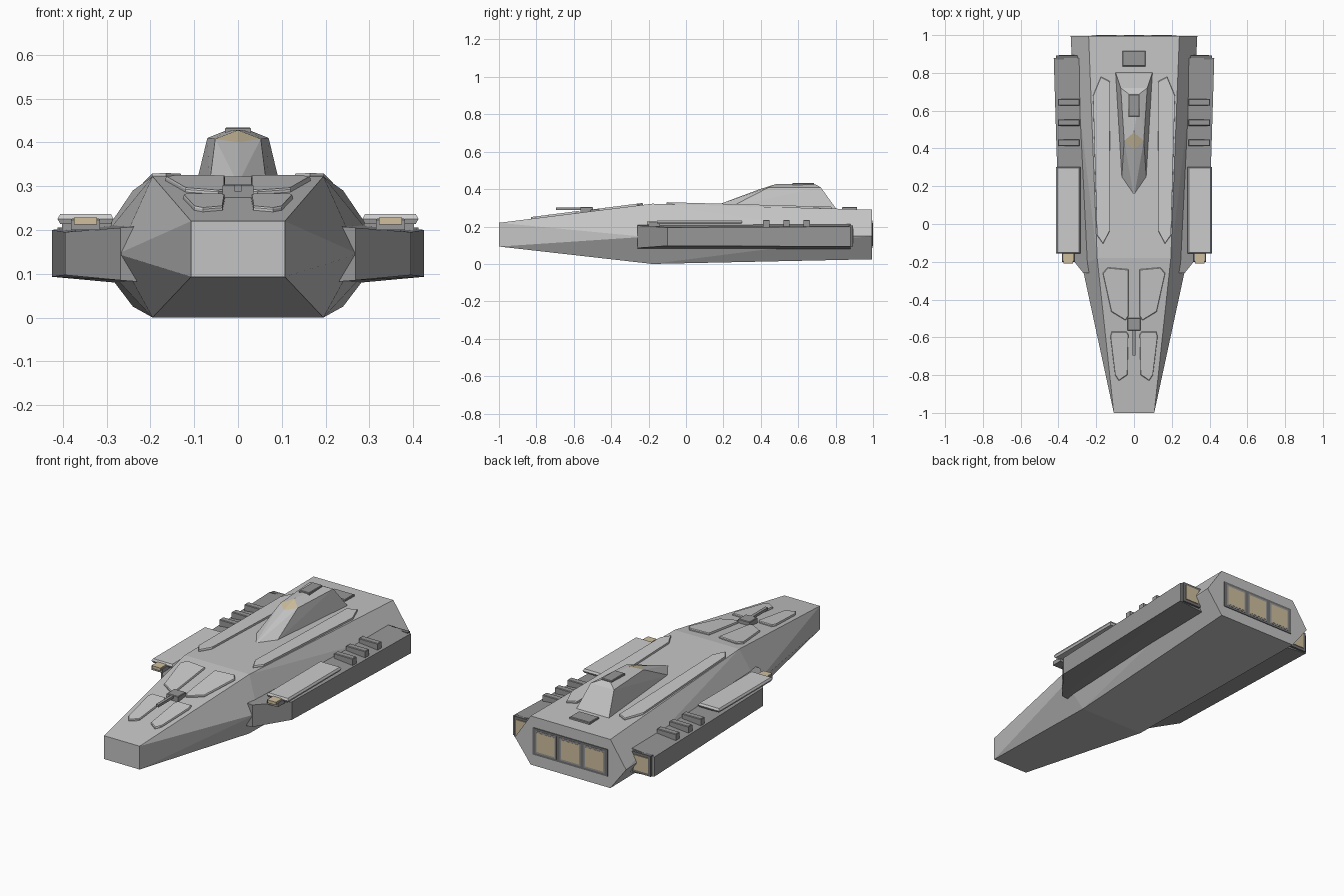
import bpy, bmesh
from mathutils import Vector

if "Cube" in bpy.data.objects:
    bpy.data.objects.remove(bpy.data.objects["Cube"])


def material(name, r, g, b):
    m = bpy.data.materials.new(name)
    m.diffuse_color = (r, g, b, 1)
    m.use_nodes = True
    m.node_tree.nodes["Principled BSDF"].inputs["Base Color"].default_value = m.diffuse_color
    return m


HULL = material("light_grey_hull", 0.55, 0.55, 0.55)
PLATE = material("pale_grey_plate", 0.60, 0.60, 0.60)
POD = material("mid_grey", 0.31, 0.31, 0.31)
FRAME = material("dark_grey_frame", 0.17, 0.17, 0.17)
GLOW = material("tan_glass", 0.62, 0.52, 0.34)


def finish(name, bm, *mats):
    bmesh.ops.recalc_face_normals(bm, faces=bm.faces)
    me = bpy.data.meshes.new(name)
    bm.to_mesh(me)
    bm.free()
    for m in mats:
        me.materials.append(m)
    ob = bpy.data.objects.new(name, me)
    bpy.context.collection.objects.link(ob)
    return ob


def solid(name, pts, *mats, rule=None):
    """Convex faceted solid around the points."""
    bm = bmesh.new()
    vs = [bm.verts.new(p) for p in pts]
    bmesh.ops.convex_hull(bm, input=vs)
    bmesh.ops.dissolve_limit(bm, angle_limit=0.01, verts=bm.verts, edges=bm.edges)
    if rule:
        for f in bm.faces:
            f.material_index = rule(f.calc_center_median())
    return finish(name, bm, *mats)


def both(pts):
    """Points plus their mirror image in x."""
    return pts + [(-x, y, z) for x, y, z in pts if x]


def box(name, x0, x1, y0, y1, z0, z1, mat, c=0.0):
    """Box with its upper rim drawn in by c."""
    m = z1 - c
    pts = [(x, y, z) for x in (x0, x1) for y in (y0, y1) for z in (z0, m)]
    if c:
        pts += [(x, y, z1) for x in (x0 + c, x1 - c) for y in (y0 + c, y1 - c)]
    return solid(name, pts, mat)


def deck(y):
    """Height of the hull top along its length."""
    return 0.22 + 0.102 * (y + 1) / 0.82 if y < -0.18 else 0.322 - 0.032 * (y + 0.18) / 1.18


def deck_plate(name, outline, s):
    """Thin bevelled armour plate lying on the sloping deck."""
    cx = sum(p[0] for p in outline) / len(outline)
    cy = sum(p[1] for p in outline) / len(outline)
    pts = []
    for x, y in outline:
        d = Vector((cx - x, cy - y)).normalized() * 0.004
        pts += [(s * x, y, deck(y) - 0.005), (s * x, y, deck(y) + 0.006),
                (s * (x + d.x), y + d.y, deck(y) + 0.010)]
    solid(name, pts, PLATE)


# main hull: blunt nose, hexagonal middle, hexagonal stern
solid("hull", both([
    (0.107, -1, 0.093), (0.107, -1, 0.22),
    (0.195, -0.18, 0), (0.275, -0.22, 0.145), (0.195, -0.18, 0.322),
    (0.24, 0.994, 0.025), (0.335, 0.994, 0.15), (0.24, 0.994, 0.29)]), HULL)

# bridge tower with a tan window on its brow
solid("bridge_tower", both([
    (0, 0.14, 0.305), (0.065, 0.24, 0.305), (0.1, 0.81, 0.285),
    (0, 0.395, 0.40), (0.052, 0.44, 0.408), (0.07, 0.72, 0.41),
    (0, 0.485, 0.428), (0.03, 0.69, 0.426)]), HULL, GLOW,
    rule=lambda c: int(c.y < 0.49 and c.z > 0.4))
box("bridge_roof_hatch", -0.03, 0.03, 0.57, 0.685, 0.415, 0.434, POD, 0.003)
box("aft_deck_hatch", -0.06, 0.06, 0.835, 0.915, 0.28, 0.304, POD, 0.003)

# nose gun
box("gun_turret", -0.035, 0.035, -0.565, -0.498, 0.265, 0.304, POD, 0.003)
box("gun_barrel", -0.008, 0.008, -0.695, -0.56, 0.288, 0.302, POD)

# stern engine bank
box("engine_frame", -0.225, 0.225, 0.98, 0.998, 0.085, 0.232, FRAME)
for i in (-1, 0, 1):
    x = i * 0.146
    box("engine_surround", x - 0.063, x + 0.063, 0.99, 0.999, 0.097, 0.22, POD)
    box("engine_glow", x - 0.054, x + 0.054, 0.99, 1.0, 0.106, 0.211, GLOW)

strip = [(0.175, 0.78), (0.127, 0.755), (0.13, -0.04), (0.164, -0.105), (0.196, -0.06), (0.217, 0.68)]
upper = [(0.03, -0.24), (0.14, -0.23), (0.165, -0.26), (0.12, -0.465), (0.045, -0.51), (0.03, -0.49)]
lower = [(0.03, -0.585), (0.04, -0.57), (0.118, -0.57), (0.125, -0.595), (0.1, -0.8), (0.08, -0.83), (0.035, -0.8)]

for s, side in ((1, "right"), (-1, "left")):
    def sbox(name, x0, x1, *rest):
        a, b = sorted((s * x0, s * x1))
        box(side + name, a, b, *rest)

    # armour plates on the deck
    deck_plate(side + "_deck_strip", strip, s)
    deck_plate(side + "_upper_nose_plate", upper, s)
    deck_plate(side + "_lower_nose_plate", lower, s)

    # side pod with a slanted front
    solid(side + "_pod", [(s * x, y, z) for x, y, z in [
        (0.23, -0.26, 0.082), (0.23, -0.26, 0.208), (0.268, -0.26, 0.085), (0.268, -0.26, 0.205),
        (0.395, -0.1, 0.097), (0.395, -0.1, 0.195),
        (0.25, 0.88, 0.077), (0.25, 0.88, 0.216),
        (0.425, 0.88, 0.093), (0.425, 0.88, 0.2)]], POD)
    sbox("_pod_engine_frame", 0.30, 0.412, 0.87, 0.892, 0.093, 0.205, FRAME)
    sbox("_pod_engine_glow", 0.315, 0.397, 0.885, 0.896, 0.108, 0.19, GLOW)

    # wing plate on the pod, with its small front lamp
    solid(side + "_wing_plate", [(s * x, y, z) for z, c in ((0.214, 0.006), (0.225, 0), (0.236, 0.006))
          for x in (0.284 + c, 0.412 - c) for y in (-0.157 + c, 0.302 - c)], PLATE)
    sbox("_lamp_housing", 0.315, 0.381, -0.2, -0.14, 0.2, 0.226, POD, 0.003)
    sbox("_lamp_glass", 0.322, 0.374, -0.208, -0.15, 0.212, 0.228, GLOW)

    # cooling ribs
    for y in (0.43, 0.537, 0.645):
        sbox("_cooling_rib", 0.288, 0.402, y - 0.017, y + 0.017, 0.19, 0.235, POD, 0.003)
